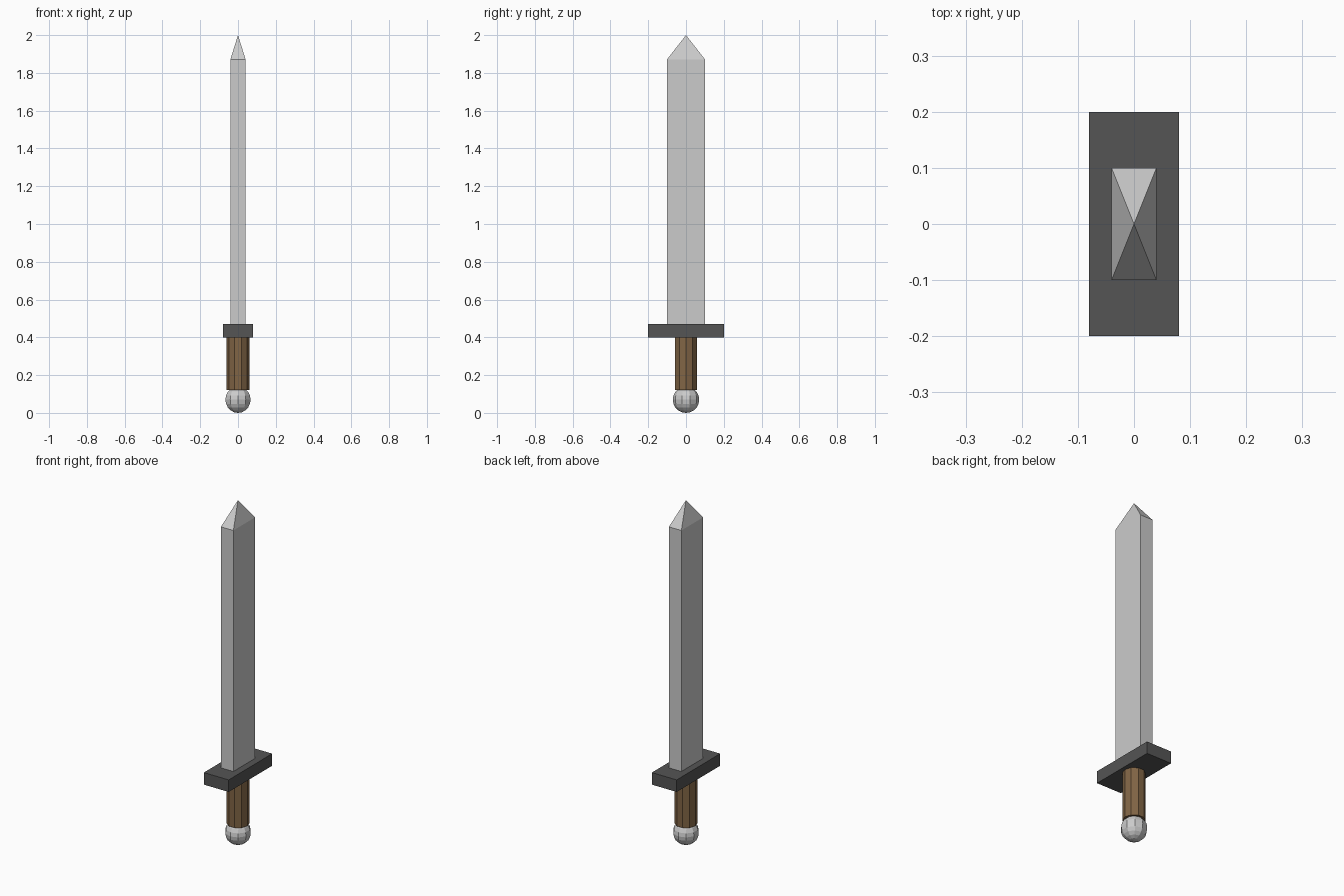
import bpy, bmesh
from mathutils import Matrix

if "Cube" in bpy.data.objects:
    bpy.data.objects.remove(bpy.data.objects["Cube"])


def finish(bm, name, color=None):
    bmesh.ops.recalc_face_normals(bm, faces=bm.faces)
    mesh = bpy.data.meshes.new(name)
    bm.to_mesh(mesh)
    bm.free()
    obj = bpy.data.objects.new(name, mesh)
    bpy.context.collection.objects.link(obj)
    if color:
        mat = bpy.data.materials.new(name + "_material")
        mat.diffuse_color = (*color, 1)
        mat.use_nodes = True
        mat.node_tree.nodes["Principled BSDF"].inputs["Base Color"].default_value = mat.diffuse_color
        mesh.materials.append(mat)
    return obj


def box(hx, hy, z0, z1):
    bm = bmesh.new()
    m = Matrix.Translation((0, 0, (z0 + z1) / 2)) @ Matrix.Diagonal((2 * hx, 2 * hy, z1 - z0, 1))
    bmesh.ops.create_cube(bm, size=1, matrix=m)
    return bm


# Blade: rectangular bar whose top face is poked up into a point
bm = box(0.04, 0.10, 0.47, 1.872)
bm.normal_update()
top = [f for f in bm.faces if f.normal.z > 0.9]
tip = bmesh.ops.poke(bm, faces=top)["verts"][0]
tip.co.z = 2.0
finish(bm, "blade")

# Crossguard
finish(box(0.08, 0.20, 0.40, 0.47), "crossguard", (0.09, 0.09, 0.09))

# Ten-sided grip
bm = bmesh.new()
bmesh.ops.create_cone(bm, cap_ends=True, segments=10, radius1=0.06, radius2=0.06,
                      depth=0.28, matrix=Matrix.Translation((0, 0, 0.26)) @ Matrix.Rotation(1.5707963, 4, 'Z'))
finish(bm, "grip", (0.22, 0.13, 0.06))

# Faceted ball pommel
bm = bmesh.new()
bmesh.ops.create_uvsphere(bm, u_segments=10, v_segments=10, radius=0.07,
                          matrix=Matrix.Translation((0, 0, 0.07)))
finish(bm, "pommel")
